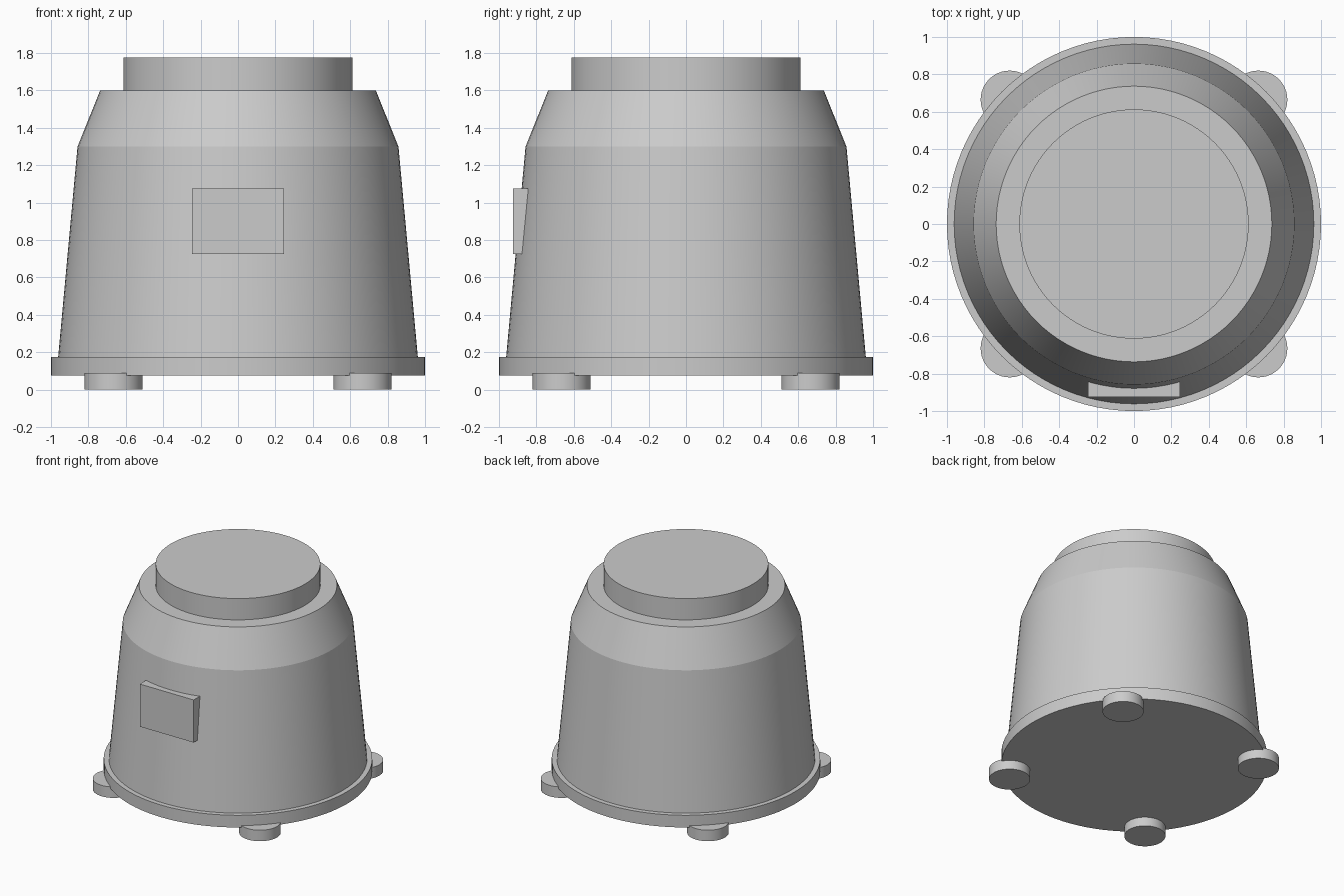
import bpy, bmesh
from math import radians

cube = bpy.data.objects.get("Cube")
if cube:
    bpy.data.objects.remove(cube, do_unlink=True)

grey = bpy.data.materials.new("light_grey")
grey.use_nodes = True
colour = (0.6, 0.6, 0.6, 1)
grey.diffuse_color = colour
grey.node_tree.nodes["Principled BSDF"].inputs["Base Color"].default_value = colour


def finish(obj, name, angle=None):
    obj.name = name
    obj.data.materials.append(grey)
    if angle:
        bpy.ops.object.shade_smooth_by_angle(angle=radians(angle))
    return obj


def disc(name, radius, bottom, top, x=0, y=0, sides=96):
    bpy.ops.mesh.primitive_cylinder_add(
        vertices=sides, radius=radius, depth=top - bottom,
        location=(x, y, (top + bottom) / 2))
    return finish(bpy.context.object, name, 30)


def lathe(name, profile, sides=96):
    """Capped solid of revolution from (radius, height) points."""
    bm = bmesh.new()
    bmesh.ops.create_circle(bm, cap_ends=True, segments=sides, radius=profile[0][0])
    for v in bm.verts:
        v.co.z = profile[0][1]
    face = bm.faces[:][0]
    for (r0, z0), (r1, z1) in zip(profile, profile[1:]):
        ext = bmesh.ops.extrude_face_region(bm, geom=[face], use_keep_orig=(z0 == profile[0][1]))
        verts = [g for g in ext["geom"] if isinstance(g, bmesh.types.BMVert)]
        for v in verts:
            v.co.x *= r1 / r0
            v.co.y *= r1 / r0
            v.co.z = z1
        face = [g for g in ext["geom"] if isinstance(g, bmesh.types.BMFace)][0]
    bmesh.ops.recalc_face_normals(bm, faces=bm.faces[:])
    mesh = bpy.data.meshes.new(name)
    bm.to_mesh(mesh)
    bm.free()
    obj = bpy.data.objects.new(name, mesh)
    bpy.context.collection.objects.link(obj)
    bpy.ops.object.select_all(action='DESELECT')
    obj.select_set(True)
    bpy.context.view_layer.objects.active = obj
    return finish(obj, name, 30)


# Base flange, tapered housing with sloping shoulder, and top cap
disc("base_flange", 1.0, 0.075, 0.175)
lathe("housing", [(0.962, 0.17), (0.858, 1.3), (0.737, 1.6)])
disc("top_cap", 0.613, 1.59, 1.775)

# Four round feet
for side, sx in (("left", 1), ("right", -1)):
    for end, sy in (("front", -1), ("back", 1)):
        disc(f"{end}_{side}_foot", 0.155, 0, 0.09, sx * 0.665, sy * 0.665, 48)

# Rectangular plate on the front
bpy.ops.mesh.primitive_cube_add(size=1, location=(0, -0.875, 0.9))
bpy.context.object.scale = (0.49, 0.1, 0.35)
finish(bpy.context.object, "front_plate")
